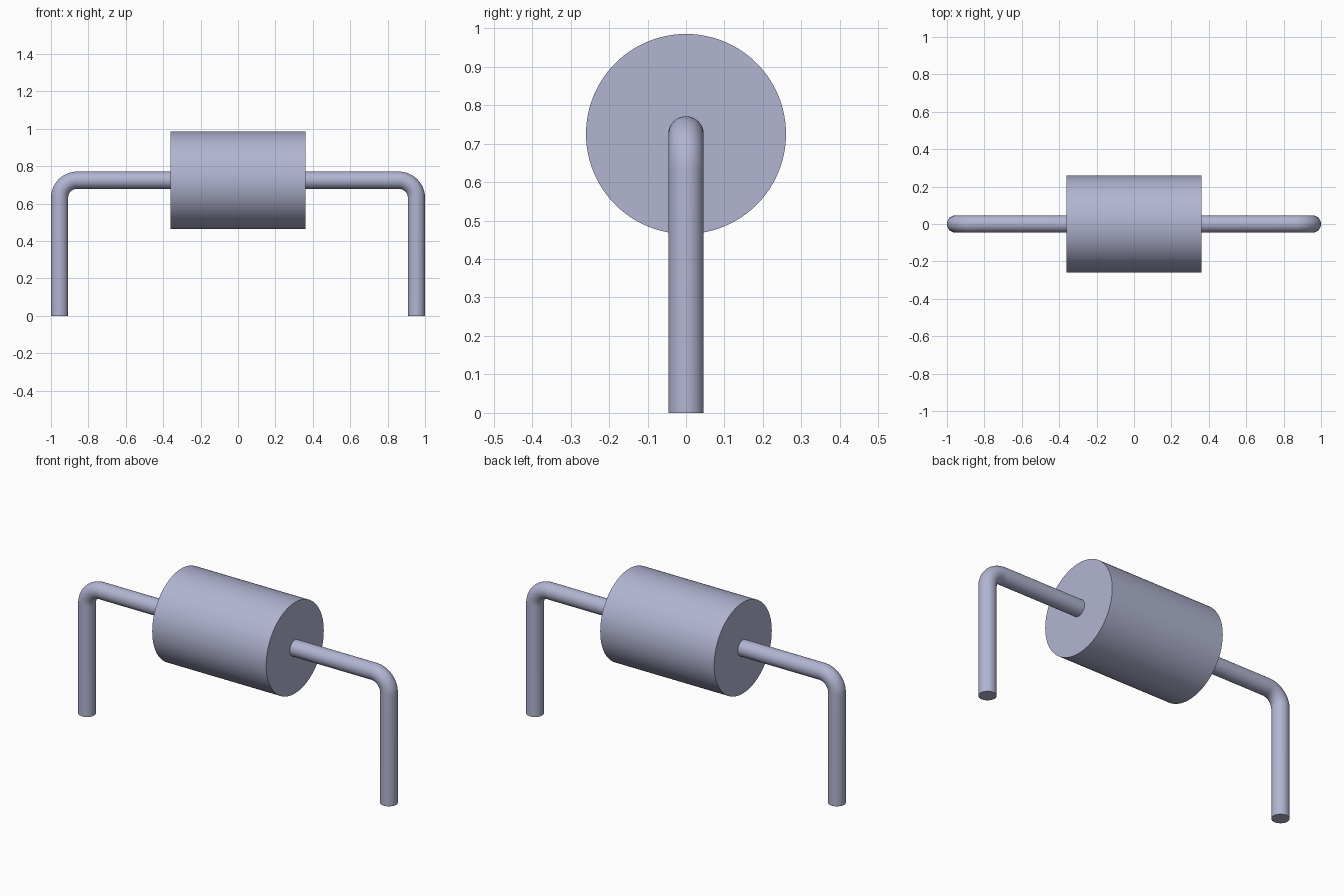
import bpy, bmesh, math
from mathutils import Vector

cube = bpy.data.objects.get("Cube")
if cube:
    bpy.data.objects.remove(cube, do_unlink=True)

AXIS_Z = 0.725       # height of the body axis
BODY_R, BODY_HALF = 0.26, 0.36
WIRE_R = 0.046
LEG_X = 1.0 - WIRE_R
BEND_R = 0.094       # centreline radius of the wire bend

mat = bpy.data.materials.new("pale blue grey")
mat.use_nodes = True
color = (0.44, 0.46, 0.64, 1.0)
mat.diffuse_color = color
mat.node_tree.nodes["Principled BSDF"].inputs["Base Color"].default_value = color


def sweep(name, path, radius, sides):
    """Capped round tube along (point, tangent) pairs lying in the XZ plane."""
    bm = bmesh.new()
    rings = []
    for point, tangent in path:
        across = Vector((0, 1, 0))
        normal = tangent.cross(across)
        ring = []
        for i in range(sides):
            a = 2 * math.pi * i / sides
            ring.append(bm.verts.new(point + radius * (math.cos(a) * across + math.sin(a) * normal)))
        rings.append(ring)
    for r0, r1 in zip(rings, rings[1:]):
        for i in range(sides):
            j = (i + 1) % sides
            bm.faces.new((r0[i], r0[j], r1[j], r1[i]))
    bm.faces.new(rings[0])
    bm.faces.new(rings[-1])
    bmesh.ops.recalc_face_normals(bm, faces=bm.faces)
    mesh = bpy.data.meshes.new(name)
    bm.to_mesh(mesh)
    bm.free()
    mesh.materials.append(mat)
    obj = bpy.data.objects.new(name, mesh)
    bpy.context.collection.objects.link(obj)
    bpy.ops.object.select_all(action='DESELECT')
    obj.select_set(True)
    bpy.context.view_layer.objects.active = obj
    bpy.ops.object.shade_smooth_by_angle(angle=math.radians(35))
    return obj


# Cylindrical body lying along x
along = Vector((1, 0, 0))
sweep("body", [(Vector((s * BODY_HALF, 0, AXIS_Z)), along) for s in (-1, 1)], BODY_R, 96)

# Bent wire leads: out of the body, round the bend, down to the ground
for side, name in ((1, "left_lead"), (-1, "right_lead")):
    path = [(Vector((side * (BODY_HALF - 0.02), 0, AXIS_Z)), Vector((side, 0, 0)))]
    steps = 16
    for k in range(steps + 1):
        a = math.pi / 2 * k / steps
        point = Vector((side * (LEG_X - BEND_R + BEND_R * math.sin(a)), 0,
                        AXIS_Z - BEND_R + BEND_R * math.cos(a)))
        path.append((point, Vector((side * math.cos(a), 0, -math.sin(a)))))
    path.append((Vector((side * LEG_X, 0, 0)), Vector((0, 0, -1))))
    sweep(name, path, WIRE_R, 48)
